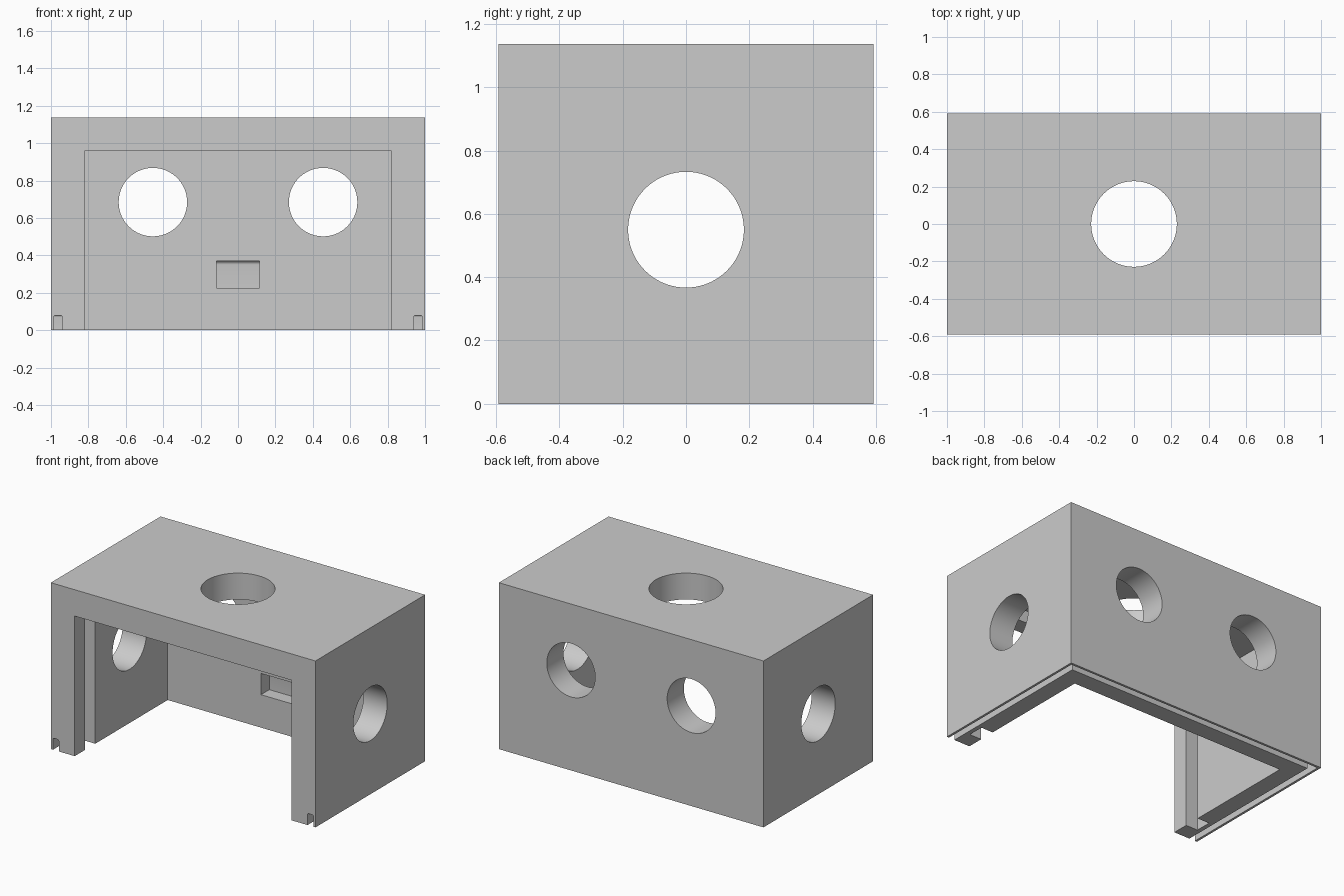
import bpy, bmesh, math
from mathutils import Vector, Matrix

old = bpy.data.objects.get("Cube")
if old:
    bpy.data.objects.remove(old, do_unlink=True)

grey = bpy.data.materials.new("light grey")
grey.use_nodes = True
COLOUR = (0.6, 0.6, 0.6, 1)
grey.diffuse_color = COLOUR
grey.node_tree.nodes["Principled BSDF"].inputs["Base Color"].default_value = COLOUR

W, D, H = 1.0, 0.592, 1.137      # half width, half depth, height
WALL = 0.18
IN_X, IN_Y, IN_Z = W - WALL, D - WALL, H - WALL


def to_object(name, bm):
    bmesh.ops.recalc_face_normals(bm, faces=bm.faces)
    mesh = bpy.data.meshes.new(name)
    bm.to_mesh(mesh)
    bm.free()
    mesh.materials.append(grey)
    obj = bpy.data.objects.new(name, mesh)
    bpy.context.collection.objects.link(obj)
    return obj


def box(name, low, high):
    low, high = Vector(low), Vector(high)
    bm = bmesh.new()
    bmesh.ops.create_cube(bm, size=1)
    bmesh.ops.scale(bm, vec=high - low, verts=bm.verts)
    bmesh.ops.translate(bm, vec=(low + high) / 2, verts=bm.verts)
    return to_object(name, bm)


def cylinder(name, centre, axis, radius, length):
    bm = bmesh.new()
    turn = Vector((0, 0, 1)).rotation_difference(Vector(axis)).to_matrix().to_4x4()
    bmesh.ops.create_cone(bm, cap_ends=True, segments=72, radius1=radius, radius2=radius,
                          depth=length, matrix=Matrix.Translation(centre) @ turn)
    return to_object(name, bm)


def prism(name, points, offset, bevel_rule, radius):
    """Extrude an outline and round the edges chosen by bevel_rule."""
    bm = bmesh.new()
    face = bm.faces.new([bm.verts.new(p) for p in points])
    moved = bmesh.ops.extrude_face_region(bm, geom=[face])["geom"]
    bmesh.ops.translate(bm, vec=offset, verts=[v for v in moved if isinstance(v, bmesh.types.BMVert)])
    bmesh.ops.recalc_face_normals(bm, faces=bm.faces)
    edges = [e for e in bm.edges if all(bevel_rule(v.co) for v in e.verts)]
    bmesh.ops.bevel(bm, geom=edges, offset=radius, segments=5, profile=0.5, affect='EDGES')
    return to_object(name, bm)


housing = box("housing", (-W, -D, 0), (W, D, H))
cutters = []

# Inner room, open at the front and underneath
cutters.append(box("room_cutter", (-IN_X, -D - 0.2, -0.1), (IN_X, IN_Y, IN_Z)))

# Slot for a sliding panel, just behind the front frame
half = WALL / 2
cutters.append(box("panel_slot_cutter", (-W + half, -0.48, -0.1), (W - half, -0.37, H - half)))

# Sealing groove under the side and back walls, open at the front
outer, inner, front = 0.016, 0.06, -D - 0.2
outline = [(-W + outer, front), (-W + outer, D - outer), (W - outer, D - outer), (W - outer, front),
           (W - inner, front), (W - inner, D - inner), (-W + inner, D - inner), (-W + inner, front)]
cutters.append(prism("groove_cutter", [(x, y, -0.1) for x, y in outline], (0, 0, 0.18),
                     lambda co: co.z > 0, 0.01))

# Shallow latch pocket inside the back wall, rounded at its upper back edge
back, top, bottom = IN_Y + 0.09, 0.37, 0.225
side = [(IN_Y - 0.1, bottom), (back, bottom), (back, top), (IN_Y - 0.1, top)]
cutters.append(prism("latch_cutter", [(-0.115, y, z) for y, z in side], (0.23, 0, 0),
                     lambda co: co.y > IN_Y and co.z > 0.3, 0.02))

# Round openings: top, both sides, and two in the back
cutters.append(cylinder("top_hole_cutter", (0, 0, H), (0, 0, 1), 0.229, 0.6))
for s in (-1, 1):
    cutters.append(cylinder("side_hole_cutter", (s * W, 0, 0.55), (1, 0, 0), 0.183, 0.6))
    cutters.append(cylinder("back_hole_cutter", (s * 0.455, D, 0.685), (0, 1, 0), 0.183, 0.6))

for cutter in cutters:
    cutter.hide_render = True
    mod = housing.modifiers.new(cutter.name, 'BOOLEAN')
    mod.operation = 'DIFFERENCE'
    mod.solver = 'EXACT'
    mod.object = cutter

# Bake the cuts and remove the cutters
bpy.context.view_layer.update()
graph = bpy.context.evaluated_depsgraph_get()
result = bpy.data.meshes.new_from_object(housing.evaluated_get(graph))
housing.modifiers.clear()
housing.data = result
result.materials.clear()
result.materials.append(grey)
for poly in result.polygons:
    poly.material_index = 0
for cutter in cutters:
    bpy.data.objects.remove(cutter, do_unlink=True)

bpy.ops.object.select_all(action='DESELECT')
housing.select_set(True)
bpy.context.view_layer.objects.active = housing
bpy.ops.object.shade_smooth_by_angle(angle=math.radians(30))
